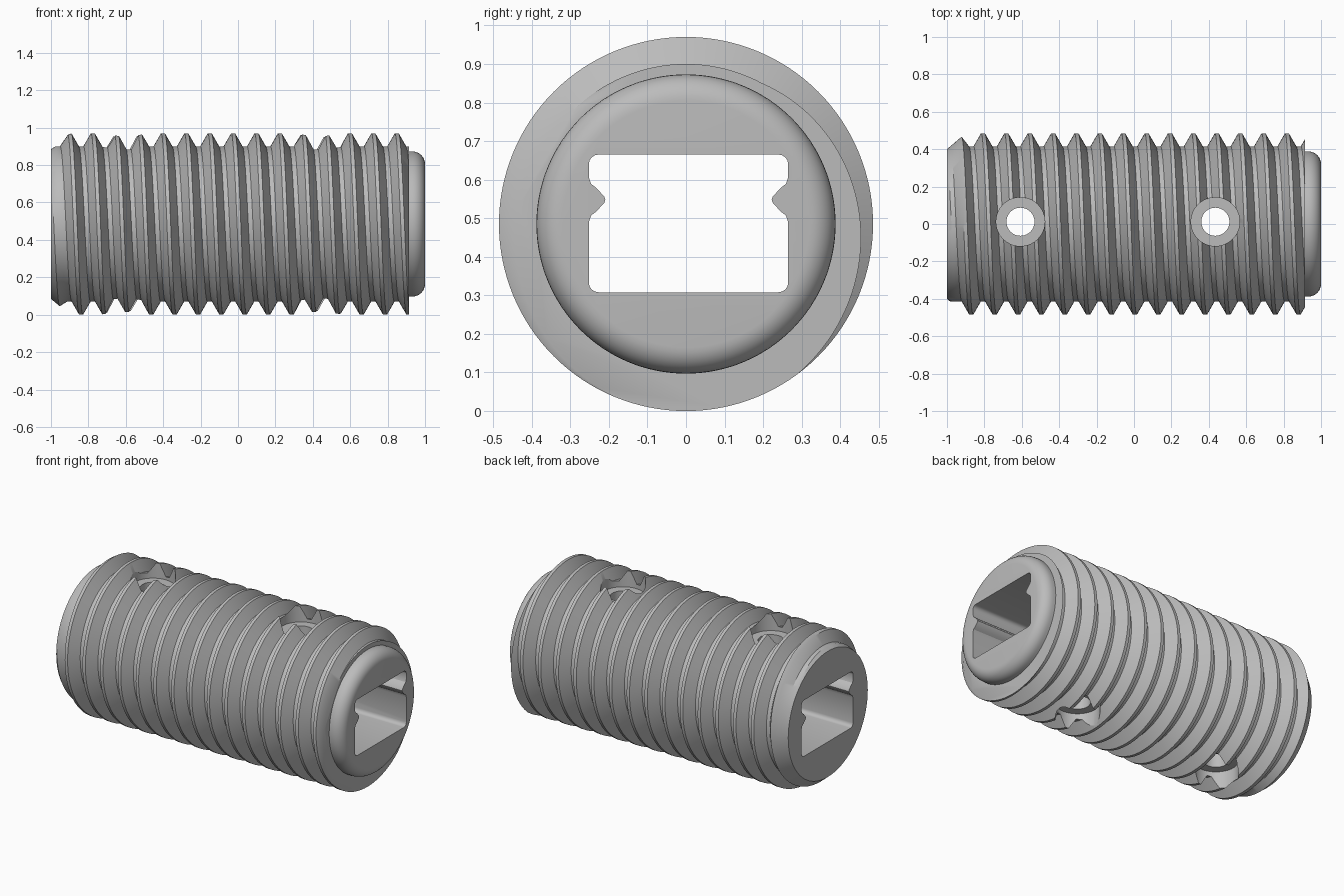
import bpy, bmesh
from math import sin, cos, pi, tau
from mathutils import Vector, Matrix

cube = bpy.data.objects.get("Cube")
if cube:
    bpy.data.objects.remove(cube, do_unlink=True)

AXIS_Z = 0.485
PITCH = 0.125
SEGMENTS = 128
CREST, ROOT = 0.485, 0.415
SHOULDER_X = 0.914

grey = bpy.data.materials.new("satin grey")
grey.use_nodes = True
grey.diffuse_color = (0.5, 0.5, 0.5, 1)
grey.node_tree.nodes["Principled BSDF"].inputs["Base Color"].default_value = (0.5, 0.5, 0.5, 1)


def make_object(name, bm):
    bmesh.ops.recalc_face_normals(bm, faces=bm.faces)
    mesh = bpy.data.meshes.new(name)
    bm.to_mesh(mesh)
    bm.free()
    obj = bpy.data.objects.new(name, mesh)
    bpy.context.collection.objects.link(obj)
    mesh.materials.append(grey)
    return obj


def threaded_body():
    """Helical thread surface, trimmed and capped at both ends."""
    bm = bmesh.new()
    profile = [(-0.01, CREST), (0.01, CREST), (0.05, ROOT), (0.075, ROOT)]
    rows = [(0.13 + k * PITCH + dx, r) for k in range(-10, 11) for dx, r in profile]
    grid = []
    for i in range(SEGMENTS):
        a = tau * i / SEGMENTS
        grid.append([bm.verts.new((x - PITCH * i / SEGMENTS, -r * cos(a), AXIS_Z + r * sin(a)))
                     for x, r in rows])
    step = len(profile)
    for i in range(SEGMENTS):
        last = i == SEGMENTS - 1
        for j in range(step, len(rows) - 1):
            nxt, shift = (grid[0], step) if last else (grid[i + 1], 0)
            bm.faces.new((grid[i][j], grid[i][j + 1], nxt[j + 1 - shift], nxt[j - shift]))
    for x, side in ((-1, -1), (SHOULDER_X, 1)):
        cut = bmesh.ops.bisect_plane(
            bm, geom=bm.verts[:] + bm.edges[:] + bm.faces[:], dist=1e-6,
            plane_co=(x, 0, 0), plane_no=(side, 0, 0), clear_outer=True)
        loop = [e for e in cut["geom_cut"] if isinstance(e, bmesh.types.BMEdge)]
        bmesh.ops.contextual_create(bm, geom=loop)
    # lead-in taper at the open end
    for v in bm.verts:
        r = Vector((v.co.y, v.co.z - AXIS_Z)).length
        limit = 0.40 + 0.85 * (v.co.x + 1)
        if r > limit:
            v.co.y *= limit / r
            v.co.z = AXIS_Z + (v.co.z - AXIS_Z) * limit / r
    return make_object("threaded_sleeve", bm)


def collar():
    """Plain rounded nose beyond the shoulder."""
    bm = bmesh.new()
    fillet = 0.068
    pts = [(0.85, 0.388)] + [(1 - fillet + fillet * sin(t * pi / 16), 0.388 - fillet + fillet * cos(t * pi / 16))
                             for t in range(9)]
    rings = []
    for x, r in pts:
        rings.append([bm.verts.new((x, -r * cos(tau * i / SEGMENTS), AXIS_Z + r * sin(tau * i / SEGMENTS)))
                      for i in range(SEGMENTS)])
    for a, b in zip(rings, rings[1:]):
        for i in range(SEGMENTS):
            n = (i + 1) % SEGMENTS
            bm.faces.new((a[i], a[n], b[n], b[i]))
    bm.faces.new(rings[0])
    bm.faces.new(rings[-1])
    return make_object("nose_collar", bm)


def slot_cutter():
    """Rounded rectangular channel with a ridge on each side wall."""
    half, low, high, c = 0.2585, 0.308, 0.665, 0.025
    right = [(half - c + c * sin(t * pi / 8), low + c - c * cos(t * pi / 8)) for t in range(5)]
    right += [(half, 0.49), (half - 0.006, 0.507), (half - 0.02, 0.518), (half - 0.04, 0.540),
              (half - 0.043, 0.548), (half - 0.04, 0.556), (half - 0.02, 0.578),
              (half - 0.006, 0.589), (half, 0.606)]
    right += [(half - c + c * cos(t * pi / 8), high - c + c * sin(t * pi / 8)) for t in range(5)]
    outline = right + [(-y, z) for y, z in reversed(right)]
    bm = bmesh.new()
    face = bm.faces.new([bm.verts.new((-1.2, y + 0.0065, z)) for y, z in outline])
    out = bmesh.ops.extrude_face_region(bm, geom=[face])
    bmesh.ops.translate(bm, vec=(2.4, 0, 0), verts=[v for v in out["geom"] if isinstance(v, bmesh.types.BMVert)])
    return make_object("slot_cutter", bm)


def hole_cutter(name, x, radius, z, depth):
    bm = bmesh.new()
    bmesh.ops.create_cone(bm, cap_ends=True, segments=64, radius1=radius, radius2=radius,
                          depth=depth, matrix=Matrix.Translation((x, 0.012, z)))
    return make_object(name, bm)


def combine(target, other, operation):
    mod = target.modifiers.new(operation.lower(), 'BOOLEAN')
    mod.operation = operation
    mod.solver = 'EXACT'
    mod.object = other
    bpy.context.view_layer.objects.active = target
    bpy.ops.object.modifier_apply(modifier=mod.name)
    bpy.data.objects.remove(other, do_unlink=True)


sleeve = threaded_body()
combine(sleeve, collar(), 'UNION')
combine(sleeve, slot_cutter(), 'DIFFERENCE')

# cross holes with a flat counterbore on the top and the underside
FLOOR = 0.37
for x in (-0.607, 0.435):
    combine(sleeve, hole_cutter("cross_hole", x, 0.075, AXIS_Z, 1.4), 'DIFFERENCE')
    for side in (1, -1):
        combine(sleeve, hole_cutter("counterbore", x, 0.13, AXIS_Z + side * (FLOOR + 0.15), 0.3), 'DIFFERENCE')

bpy.ops.object.select_all(action='DESELECT')
sleeve.select_set(True)
bpy.context.view_layer.objects.active = sleeve
bpy.ops.object.shade_smooth_by_angle(angle=pi / 6)
